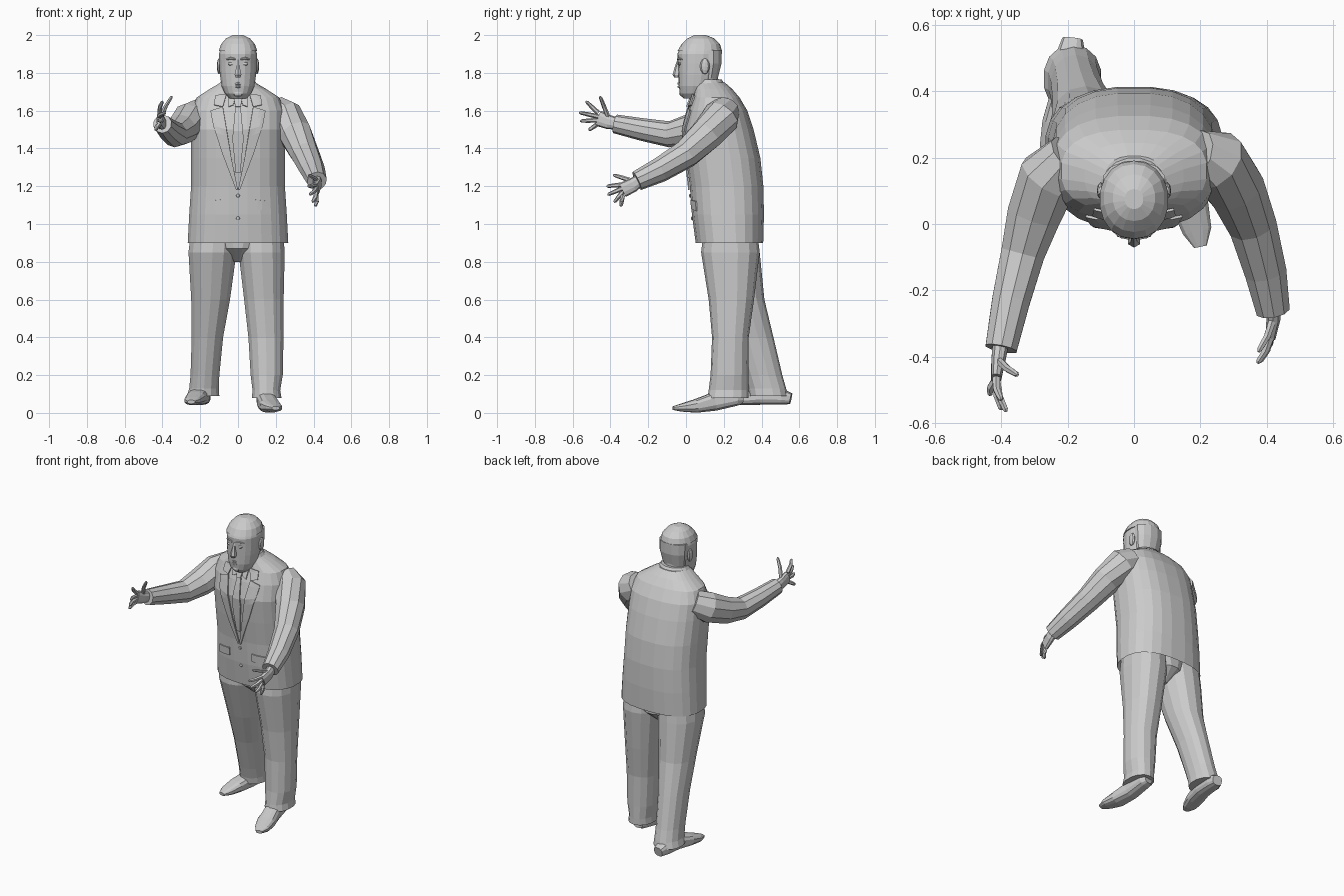
import bpy
import bmesh
from math import cos, sin, pi
from mathutils import Vector, Matrix
from mathutils.bvhtree import BVHTree

old_cube = bpy.data.objects.get("Cube")
if old_cube:
    bpy.data.objects.remove(old_cube, do_unlink=True)

# One plain grey for the whole figure
GREY = (0.6, 0.6, 0.6, 1.0)
grey = bpy.data.materials.new("plain_grey")
grey.use_nodes = True
grey.diffuse_color = GREY
grey.node_tree.nodes["Principled BSDF"].inputs["Base Color"].default_value = GREY


def add_object(name, verts, faces):
    """Create a flat shaded object with outward normals."""
    mesh = bpy.data.meshes.new(name)
    mesh.from_pydata(verts, [], faces)
    bm = bmesh.new()
    bm.from_mesh(mesh)
    bmesh.ops.recalc_face_normals(bm, faces=bm.faces)
    bm.to_mesh(mesh)
    bm.free()
    mesh.materials.append(grey)
    obj = bpy.data.objects.new(name, mesh)
    bpy.context.collection.objects.link(obj)
    return obj


def power(value, exponent):
    return (1 if value >= 0 else -1) * abs(value) ** exponent


def loft(name, rings, sides=16, square=2.0, follow=False):
    """Skin rounded rings (x, y, z, half width, half depth).
    Rings lie flat, or stand across the path when follow is set."""
    centres = [Vector(r[:3]) for r in rings]
    verts, faces = [], []
    for i, ring in enumerate(rings):
        side, other = Vector((1, 0, 0)), Vector((0, 1, 0))
        if follow:
            ahead = centres[min(i + 1, len(rings) - 1)]
            behind = centres[max(i - 1, 0)]
            tangent = (ahead - behind).normalized()
            side = tangent.cross(Vector((0, 0, 1))).normalized()
            other = side.cross(tangent)
        for k in range(sides):
            a = 2 * pi * (k + 0.5) / sides
            u = power(cos(a), 2 / square) * ring[3]
            v = power(sin(a), 2 / square) * ring[-1]
            verts.append(centres[i] + side * u + other * v)
    for i in range(len(rings) - 1):
        for k in range(sides):
            n = (k + 1) % sides
            faces.append((i * sides + k, i * sides + n,
                          (i + 1) * sides + n, (i + 1) * sides + k))
    faces.append(tuple(range(sides)))
    last = (len(rings) - 1) * sides
    faces.append(tuple(range(last, last + sides)))
    return add_object(name, verts, faces)


def ball(name, centre, size, segments=8):
    """Faceted ellipsoid."""
    bm = bmesh.new()
    bmesh.ops.create_uvsphere(bm, u_segments=segments, v_segments=6, radius=1,
                              matrix=Matrix.Translation(centre) @ Matrix.Diagonal((*size, 1)))
    mesh = bpy.data.meshes.new(name)
    bm.to_mesh(mesh)
    bm.free()
    mesh.materials.append(grey)
    obj = bpy.data.objects.new(name, mesh)
    bpy.context.collection.objects.link(obj)
    return obj


# Jacket body, starting with a recessed underside
jacket = loft("jacket", [
    (0, .23, .97, .23, .15), (0, .23, .90, .268, .18), (0, .222, 1.05, .26, .192),
    (0, .215, 1.2, .25, .196), (0, .197, 1.35, .25, .198), (0, .172, 1.5, .25, .187),
    (0, .168, 1.6, .247, .158), (0, .16, 1.67, .22, .124), (0, .145, 1.715, .15, .1),
    (0, .125, 1.75, .09, .08)], sides=24, square=2.5)
jacket_tree = BVHTree.FromPolygons([v.co.copy() for v in jacket.data.vertices],
                                   [tuple(p.vertices) for p in jacket.data.polygons])


def on_jacket(x, z, lift):
    hit = jacket_tree.ray_cast(Vector((x, -1, z)), Vector((0, 1, 0)))[0]
    return Vector((x, (hit.y if hit else 0.05) - lift, z))


def plate(name, inner, outer, lift=0.006, columns=4, steps=4):
    """Thin strip between two (x, z) lines, laid over the jacket front."""
    rows = []
    for i in range(len(inner) - 1):
        for s in range(steps + (i == len(inner) - 2)):
            t = s / steps
            a = Vector(inner[i]).lerp(Vector(inner[i + 1]), t)
            b = Vector(outer[i]).lerp(Vector(outer[i + 1]), t)
            rows.append([a.lerp(b, c / columns) for c in range(columns + 1)])
    verts = [on_jacket(p.x, p.y, lift) for row in rows for p in row]
    w = columns + 1
    faces = [(r * w + c, r * w + c + 1, (r + 1) * w + c + 1, (r + 1) * w + c)
             for r in range(len(rows) - 1) for c in range(columns)]
    obj = add_object(name, verts, faces)
    thick = obj.modifiers.new("thickness", 'SOLIDIFY')
    thick.thickness = 0.008
    thick.offset = 0


# Collar and neck
loft("jacket_collar", [(0, .14, 1.68, .14, .108), (0, .125, 1.72, .115, .095),
                       (0, .115, 1.765, .087, .075)])
loft("neck", [(0, .1, 1.6, .08, .075), (0, .095, 1.7, .08, .08), (0, .1, 1.82, .08, .07)])

# Lapels, shirt collar, tie, pockets and buttons
for s, label in ((1, "left"), (-1, "right")):
    def flip(points):
        return [(s * x, z) for x, z in points]
    plate(label + "_lapel",
          flip([(.08, 1.62), (.06, 1.5), (.035, 1.35), (0, 1.18)]),
          flip([(.145, 1.60), (.13, 1.52), (.085, 1.38), (.01, 1.18)]))
    plate(label + "_lapel_collar", flip([(.06, 1.69), (.08, 1.62)]),
          flip([(.12, 1.68), (.125, 1.63)]), lift=0.008)
    plate(label + "_shirt_collar", flip([(.01, 1.68), (.025, 1.63)]),
          flip([(.055, 1.69), (.05, 1.62)]))
    plate(label + "_pocket_flap", flip([(.08, 1.13), (.08, 1.08)]),
          flip([(.17, 1.12), (.17, 1.07)]), lift=0.003)
plate("tie_knot", [(-.024, 1.67), (-.014, 1.62)], [(.024, 1.67), (.014, 1.62)], lift=0.014)
plate("tie", [(-.014, 1.62), (-.03, 1.45), (-.012, 1.27)],
      [(.014, 1.62), (.03, 1.45), (.012, 1.27)])
for z in (1.15, 1.03):
    ball("jacket_button", on_jacket(0, z, 0.002), (.01, .006, .01))

# Trousers: the left leg stands, the right leg trails behind
loft("left_trouser_leg", [
    (.12, .235, .98, .12, .14), (.125, .235, .85, .125, .155), (.137, .24, .6, .107, .12),
    (.148, .235, .4, .095, .097), (.152, .23, .2, .087, .1), (.15, .225, .12, .075, .105),
    (.152, .222, .08, .08, .108)], sides=14, square=2.2)
loft("right_trouser_leg", [
    (-.125, .235, .98, .125, .14), (-.135, .24, .85, .13, .15), (-.145, .295, .6, .105, .12),
    (-.162, .355, .4, .085, .108), (-.175, .41, .2, .078, .1), (-.18, .43, .13, .08, .1),
    (-.185, .437, .09, .088, .102)], sides=14, square=2.2)
loft("trouser_seat", [(0, .235, .8, .03, .06), (0, .235, .87, .12, .145),
                      (0, .23, .98, .22, .15)])

# Shoes
loft("left_shoe", [
    (.138, .3, .08, .03, .03), (.142, .27, .08, .045, .042), (.15, .15, .06, .05, .05),
    (.17, .05, .036, .056, .036), (.19, -.02, .028, .045, .022), (.2, -.068, .025, .02, .01)],
    sides=12, square=2.8, follow=True)
loft("right_shoe", [
    (-.185, .555, .075, .032, .03), (-.19, .51, .085, .045, .042), (-.2, .4, .09, .05, .048),
    (-.225, .3, .076, .053, .035), (-.242, .23, .064, .043, .022), (-.248, .185, .058, .02, .01)],
    sides=12, square=2.8, follow=True)

# Sleeves
loft("left_sleeve", [
    (.19, .21, 1.61, .075), (.245, .19, 1.57, .098), (.305, .11, 1.475, .09),
    (.355, 0, 1.37, .076), (.395, -.14, 1.285, .066), (.418, -.26, 1.228, .053)],
    sides=10, follow=True)
loft("right_sleeve", [
    (-.19, .2, 1.59, .08), (-.255, .14, 1.55, .096), (-.3, .03, 1.5, .085),
    (-.335, -.09, 1.475, .069), (-.37, -.23, 1.5, .06), (-.4, -.375, 1.53, .05)],
    sides=10, follow=True)


def hand(label, palm, tips):
    """Flattened palm with a spread thumb and four fingers."""
    loft(label + "_palm", palm, sides=10, square=2.4, follow=True)
    names = ("thumb", "index_finger", "middle_finger", "ring_finger", "little_finger")
    start, end = Vector(palm[1][:3]), Vector(palm[-1][:3])
    for i, tip in enumerate(tips):
        tip = Vector(tip)
        root = start if i == 0 else end
        root = root + Vector((0, 0, .028 - .019 * (i - 1) if i else .02))
        middle = root.lerp(tip, 0.55) + Vector((-.006 if tip.x < 0 else .006, 0, 0))
        loft(label + "_" + names[i], [(*root, .013), (*middle, .0115),
                                      (*root.lerp(tip, 0.92), .009), (*tip, .004)],
             sides=6, follow=True)


hand("left", [(.418, -.235, 1.24, .026, .03), (.42, -.28, 1.207, .022, .038),
              (.412, -.335, 1.18, .016, .04)],
     [(.375, -.385, 1.26), (.372, -.42, 1.2), (.38, -.415, 1.155),
      (.395, -.38, 1.115), (.41, -.345, 1.092)])
hand("right", [(-.4, -.35, 1.528, .026, .03), (-.408, -.41, 1.54, .022, .038),
               (-.415, -.465, 1.56, .016, .042)],
     [(-.35, -.455, 1.677), (-.4, -.53, 1.65), (-.385, -.565, 1.59),
      (-.4, -.56, 1.545), (-.435, -.515, 1.497)])

# Head and hair
loft("head", [
    (0, .04, 1.665, .045, .053), (0, .05, 1.69, .07, .082), (0, .056, 1.73, .088, .094),
    (0, .062, 1.79, .097, .102), (0, .07, 1.85, .101, .113), (0, .071, 1.9, .102, .117),
    (0, .076, 1.95, .088, .1), (0, .078, 1.98, .062, .068), (0, .075, 1.995, .03, .03)],
    sides=18, square=2.15)
loft("hair_top", [
    (0, .073, 1.915, .104, .118), (0, .078, 1.952, .091, .102),
    (0, .079, 1.983, .064, .07), (0, .075, 2.0, .028, .03)], sides=18, square=2.15)
loft("hair_back", [(0, .12, 1.77, .08, .05), (0, .13, 1.85, .095, .06),
                   (0, .128, 1.92, .097, .064)], sides=12)

# Face
loft("nose", [(0, -.05, 1.775, .014, .012), (0, -.05, 1.79, .021, .021),
              (0, -.044, 1.83, .011, .016), (0, -.036, 1.87, .009, .01)], sides=6)
loft("upper_lip", [(-.036, -.022, 1.737, .004), (0, -.038, 1.744, .008),
                   (.036, -.022, 1.737, .004)], sides=6, follow=True)
loft("lower_lip", [(-.03, -.024, 1.73, .004), (0, -.037, 1.727, .008),
                   (.03, -.024, 1.73, .004)], sides=6, follow=True)
ball("chin", (0, -.016, 1.692), (.03, .02, .02))
for s, label in ((1, "left"), (-1, "right")):
    ball(label + "_eye", (s * .038, -.032, 1.848), (.016, .009, .009))
    ball(label + "_ear", (s * .1, .1, 1.835), (.012, .026, .042))
    loft(label + "_brow", [(s * .014, -.043, 1.872, .005), (s * .038, -.037, 1.878, .007),
                           (s * .066, -.018, 1.87, .004)], sides=6, follow=True)
